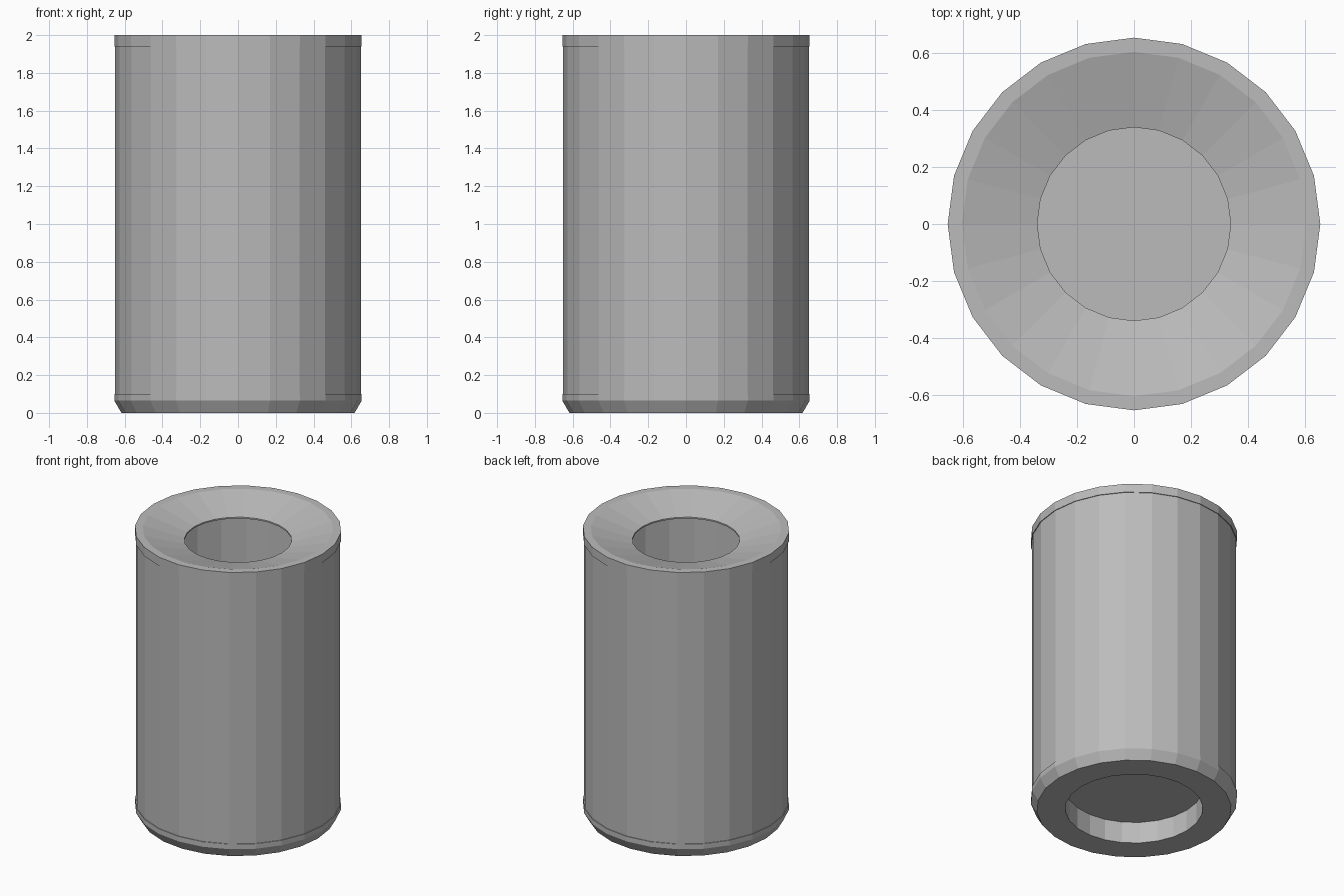
import bpy, bmesh, math

SIDES = 24

cube = bpy.data.objects.get("Cube")
if cube:
    bpy.data.objects.remove(cube, do_unlink=True)

grey = bpy.data.materials.new("metal grey")
grey.use_nodes = True
grey.diffuse_color = (0.5, 0.5, 0.5, 1)
grey.node_tree.nodes["Principled BSDF"].inputs["Base Color"].default_value = (0.5, 0.5, 0.5, 1)


def lathe(name, profile, closed=False):
    """Turn (radius, z) points round the z axis; radius 0 becomes a flat cap."""
    bm = bmesh.new()
    rings = []
    for r, z in profile:
        if r == 0:
            rings.append(None)
            continue
        angles = [math.tau * i / SIDES for i in range(SIDES)]
        rings.append([bm.verts.new((r * math.cos(a), r * math.sin(a), z)) for a in angles])
    pairs = list(zip(rings, rings[1:]))
    if closed:
        pairs.append((rings[-1], rings[0]))
    for a, b in pairs:
        if a is None or b is None:
            bm.faces.new(a or b)
            continue
        for i in range(SIDES):
            j = (i + 1) % SIDES
            bm.faces.new((a[i], a[j], b[j], b[i]))
    bmesh.ops.recalc_face_normals(bm, faces=bm.faces)
    mesh = bpy.data.meshes.new(name)
    bm.to_mesh(mesh)
    bm.free()
    mesh.materials.append(grey)
    obj = bpy.data.objects.new(name, mesh)
    bpy.context.collection.objects.link(obj)
    return obj


# Foot: chamfered ring with a shallow recess underneath and the bin floor on top
lathe("base", [(0, 0.15), (0.436, 0.15), (0.436, 0), (0.617, 0),
               (0.655, 0.065), (0.655, 0.1), (0.6, 0.1), (0.6, 0.2), (0, 0.2)])

# Hollow body wall
lathe("body", [(0.65, 0.1), (0.65, 1.94), (0.605, 1.94), (0.605, 0.1)], closed=True)

# Lid: rim with a funnel sloping into the opening
lathe("lid", [(0.655, 1.94), (0.655, 2), (0.605, 2), (0.34, 1.925),
              (0.34, 1.915), (0.6, 1.94)], closed=True)
